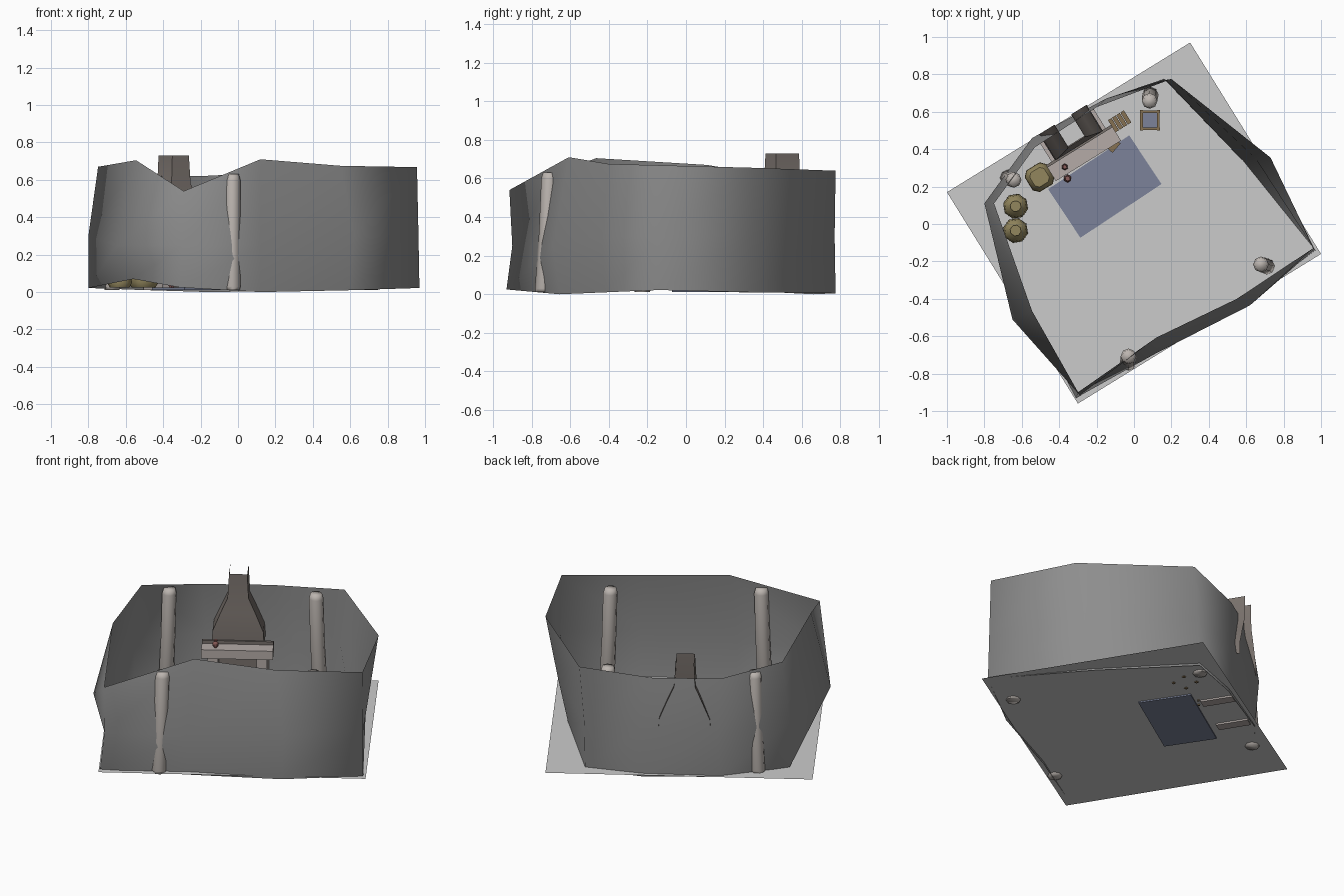
import bpy, bmesh
from math import radians, cos, sin, tau
from mathutils import Matrix, Vector

if "Cube" in bpy.data.objects:
    bpy.data.objects.remove(bpy.data.objects["Cube"])

TURN = radians(31.8)          # the whole room is turned about z


def mat(name, rgb):
    m = bpy.data.materials.new(name)
    m.diffuse_color = (*rgb, 1)
    m.use_nodes = True
    m.node_tree.nodes["Principled BSDF"].inputs["Base Color"].default_value = m.diffuse_color
    return m


WALL = mat("dark_wall", (0.27, 0.27, 0.27))
GROUND = mat("floor_grey", (0.6, 0.6, 0.6))
STONE = mat("stone", (0.50, 0.46, 0.43))
SOOT = mat("sooty_stone", (0.19, 0.165, 0.15))
PALE = mat("pale_stone", (0.46, 0.41, 0.39))
SACK = mat("sackcloth", (0.29, 0.24, 0.11))
WOOD = mat("wood", (0.24, 0.165, 0.085))
BLUE = mat("blue_cloth", (0.20, 0.225, 0.32))
CLAY = mat("clay", (0.26, 0.11, 0.10))


def loft(name, rings, material=None, caps=True, closed=True, smooth=None, matrix=None):
    """Skin a list of equal-length point rings."""
    bm = bmesh.new()
    vs = [[bm.verts.new(p) for p in r] for r in rings]
    n = len(vs[0])
    for a, b in zip(vs, vs[1:]):
        for i in range(n if closed else n - 1):
            j = (i + 1) % n
            bm.faces.new((a[i], a[j], b[j], b[i]))
    if caps:
        bm.faces.new(vs[0][::-1])
        bm.faces.new(vs[-1])
    me = bpy.data.meshes.new(name)
    bm.to_mesh(me)
    bm.free()
    ob = bpy.data.objects.new(name, me)
    bpy.context.collection.objects.link(ob)
    if matrix:
        ob.matrix_world = matrix
    if material:
        me.materials.append(material)
    if smooth:
        bpy.ops.object.select_all(action='DESELECT')
        ob.select_set(True)
        bpy.context.view_layer.objects.active = ob
        bpy.ops.object.shade_smooth_by_angle(angle=radians(smooth))
    return ob


def place(x, y, z=0.0, extra=0.0):
    return Matrix.Translation((x, y, z)) @ Matrix.Rotation(TURN + extra, 4, 'Z')


def box(name, x0, x1, y0, y1, z0, z1, material, matrix):
    rings = [[(x0, y0, z), (x1, y0, z), (x1, y1, z), (x0, y1, z)] for z in (z0, z1)]
    return loft(name, rings, material, matrix=matrix)


def turned(name, profile, sides, material, matrix, smooth=50):
    rings = [[(r * cos(tau * i / sides), r * sin(tau * i / sides), z) for i in range(sides)]
             for r, z in profile]
    return loft(name, rings, material, smooth=smooth, matrix=matrix)


# floor sheet
floor = bpy.data.meshes.new("floor")
floor.from_pydata([(-0.3, -0.96, .02), (1, -0.16, .02), (0.3, 0.97, .02), (-1, 0.17, .02)],
                  [], [(0, 1, 2, 3)])
floor.materials.append(GROUND)
bpy.context.collection.objects.link(bpy.data.objects.new("floor", floor))

# wavy wall sheet: bottom, middle and top outlines
bottom = [(-.31, -.93, .025), (.12, -.655, 0), (.6, -.42, .01), (.97, -.14, .022),
          (.58, .34, .01), (.16, .775, .005), (-.15, .66, 0), (-.54, .43, .012),
          (-.8, .11, .022), (-.56, -.45, .07)]
middle = [(-.3, -.90, .25), (.12, -.69, .25), (.62, -.435, .3), (.965, -.135, .3),
          (.65, .35, .3), (.17, .77, .3), (-.15, .67, .3), (-.545, .46, .3),
          (-.8, .11, .3), (-.65, -.51, .25)]
top = [(-.29, -.915, .54), (.12, -.607, .71), (.55, -.4, .675), (.957, -.13, .668),
       (.73, .355, .655), (.2, .775, .64), (-.2, .625, .62), (-.53, .41, .62),
       (-.748, .11, .67), (-.545, -.465, .705)]
loft("wall", [bottom, middle, top], WALL, caps=False, smooth=180)

# four leaning columns
for k, (x, y) in enumerate([(-.03, -.72), (.69, -.22), (.085, .67), (-.655, .24)]):
    out = Vector((x, y)).normalized() * 0.02
    rings = []
    for z, r, s in [(.012, .04, 1), (.03, .044, .95), (.32, .042, 0), (.6, .042, -.6), (.63, .034, -.65)]:
        rings.append([(x + out.x * s + r * cos(tau * i / 8), y + out.y * s + r * sin(tau * i / 8), z)
                      for i in range(8)])
    loft(f"column_{k + 1}", rings, STONE, smooth=80)

# rug
box("rug", -.26, .26, -.156, .156, .012, .025, BLUE, place(-.156, .2, 0, .03))

# fireplace, in its own frame (x along the wall, -y into the room)
F = place(-.27, .38)
box("mantel", -.205, .205, -.05, .05, .25, .305, PALE, F)
box("mantel_rim", -.205, .205, .035, .05, .305, .325, SOOT, F)
for s in (-1, 1):
    box("jamb", s * .14 - .03, s * .14 + .03, -.02, .17, .01, .25, PALE, F)
box("hearth_back", -.12, .12, .06, .075, .022, .25, SOOT, F)

# smoke hood and flue, open at the back
hood = [[(-w, .21, z), (-w, f, z), (w, f, z), (w, .21, z)]
        for w, f, z in [(.15, .045, .30), (.145, .045, .38), (.10, .055, .49),
                        (.06, .065, .58), (.052, .07, .73)]]
loft("smoke_hood", hood, SOOT, caps=False, closed=False, smooth=35, matrix=F)

# clay pots
pot = [(.01, 0), (.018, .015), (.016, .03), (.009, .038), (.012, .046)]
turned("mantel_pot", pot, 6, CLAY, place(-.37, .305, .305))
turned("floor_pot", [(r * 1.2, z * 1.2) for r, z in pot], 6, CLAY, place(-.355, .243, .022))

# two tied sacks and a full square one
for y in (.095, -.035):
    turned("sack", [(.055, .025), (.068, .05), (.06, .1), (.024, .125), (.018, .132), (.03, .15)],
           8, SACK, place(-.633, y))
    turned("sack_tie", [(.022, .126), (.026, .131), (.022, .136)], 8, WOOD, place(-.633, y))
cushion = [[(a * w, b * w, z) for a, b in [(1, .6), (.6, 1), (-.6, 1), (-1, .6),
                                           (-1, -.6), (-.6, -1), (.6, -1), (1, -.6)]]
           for w, z in [(.055, .025), (.068, .05), (.066, .11), (.045, .14)]]
loft("square_sack", cushion, SACK, smooth=50, matrix=place(-.505, .25))

# firewood: leaning row of split logs
for i in range(4):
    box("log", -.052 + i * .026, -.03 + i * .026, -.038, .038, .022, .12 - i * .015,
        WOOD, place(-.075, .55))

# small stool
S = place(-.11, .42, 0, .3)
box("stool_seat", -.033, .033, -.022, .022, .075, .088, WOOD, S)
for sx in (-1, 1):
    for sy in (-1, 1):
        box("stool_leg", sx * .025 - .006, sx * .025 + .006, sy * .015 - .006, sy * .015 + .006,
            .012, .075, WOOD, S)

# open crate with a blue filling
C = Matrix.Translation((.085, .555, 0))
box("crate_filling", -.04, .04, -.04, .04, .025, .085, BLUE, C)
for k in range(4):
    M = C @ Matrix.Rotation(k * tau / 4, 4, 'Z')
    for z in (.024, .07):
        box("crate_slat", -.05, .05, .038, .052, z, z + .03, WOOD, M)
    box("crate_post", .038, .054, .038, .054, .015, .105, WOOD, M)
